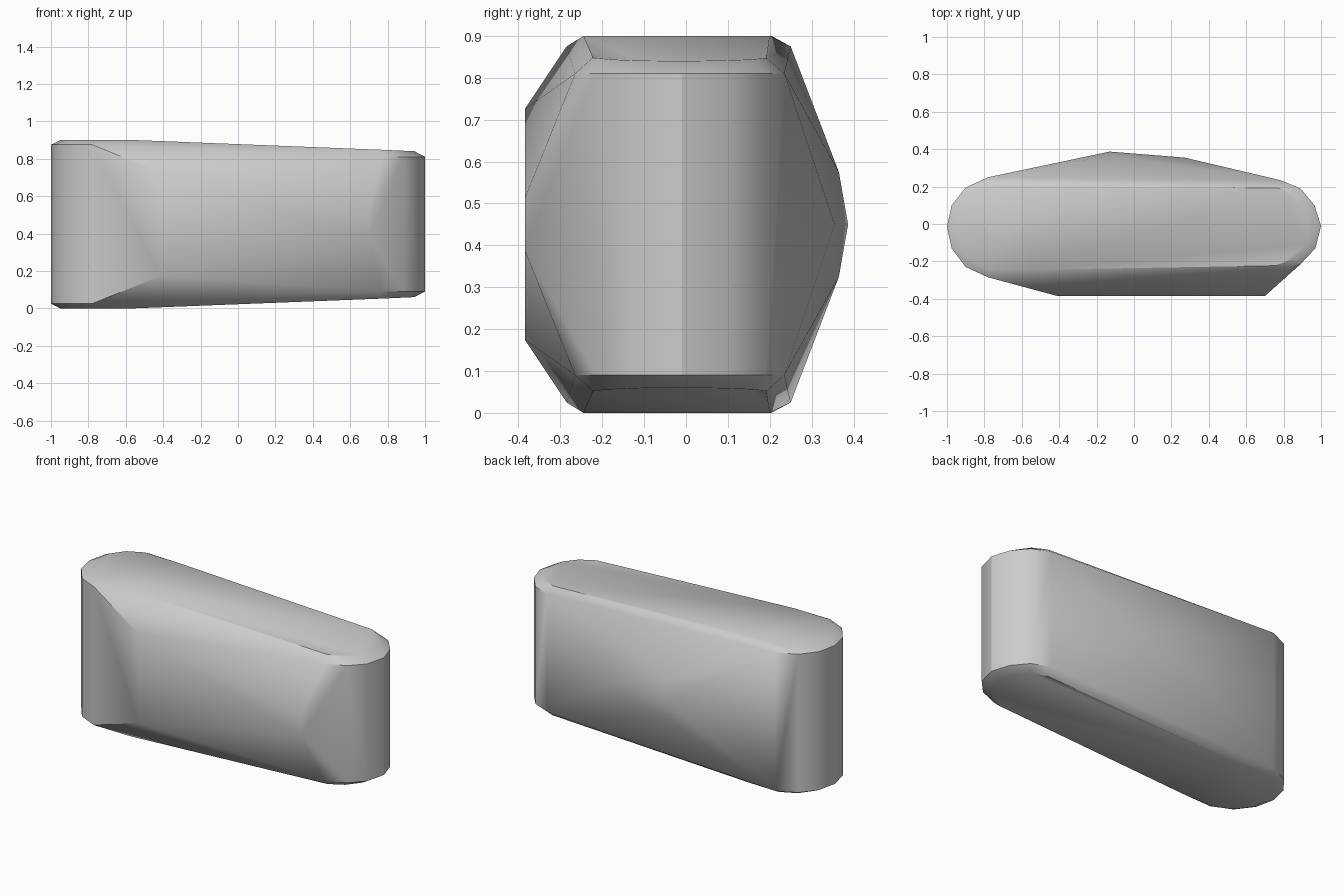
import bpy, bmesh, math

cube = bpy.data.objects.get("Cube")
if cube:
    bpy.data.objects.remove(cube, do_unlink=True)

MID = 0.45  # the block is mirrored about this height


def material(name, value):
    m = bpy.data.materials.new(name)
    m.use_nodes = True
    colour = (value, value, value, 1)
    m.diffuse_color = colour
    m.node_tree.nodes["Principled BSDF"].inputs["Base Color"].default_value = colour
    return m


# Rounded ends in plan: tall end at -x, short end at +x
tall_end = [(-.78, .25), (-.9, .195), (-.975, .1), (-1, -.015),
            (-.975, -.13), (-.9, -.23), (-.78, -.285)]
short_end = [(.78, .235), (.89, .19), (.965, .1), (1, -.01),
             (.97, -.13), (.89, -.215), (.77, -.265)]
points = []


def add_pair(x, y, half):
    points.extend([(x, y, MID + half), (x, y, MID - half)])


def add_end(outline, wall, cap, y_mid, pivot):
    # Vertical wall ring, then a smaller ring for the chamfered cap
    for x, y in outline:
        add_pair(x, y, wall)
        add_pair(pivot + (x - pivot) * .78, y_mid + (y - y_mid) * .83, cap(x))


add_end(tall_end, .425, lambda x: .45, -.02, -.77)
add_end(short_end, .36, lambda x: .39 + (1 - x) * .035, -.015, .74)
for y in (.2, -.245):
    add_pair(-.56, y, .45)

# Front panel, tapering towards the short end
add_pair(-.41, -.385, .275)
add_pair(.7, -.385, .062)

# Faceted bulge on the back
add_pair(-.13, .365, .125)
points += [(-.13, .387, MID), (.27, .355, MID)]

# Faceted body wrapped around the points
bm = bmesh.new()
for p in points:
    bm.verts.new(p)
res = bmesh.ops.convex_hull(bm, input=bm.verts)
loose = [v for v in bm.verts if not v.link_faces]
bmesh.ops.delete(bm, geom=loose, context='VERTS')
bmesh.ops.dissolve_limit(bm, angle_limit=math.radians(.5),
                         verts=bm.verts, edges=bm.edges)
bmesh.ops.recalc_face_normals(bm, faces=bm.faces)
mesh = bpy.data.meshes.new("faceted_block")
bm.to_mesh(mesh)
bm.free()
body = bpy.data.objects.new("faceted_block", mesh)
bpy.context.collection.objects.link(body)
mesh.materials.append(material("plain grey", .6))

bpy.ops.object.select_all(action='DESELECT')
body.select_set(True)
bpy.context.view_layer.objects.active = body
bpy.ops.object.shade_smooth_by_angle(angle=math.radians(30))
